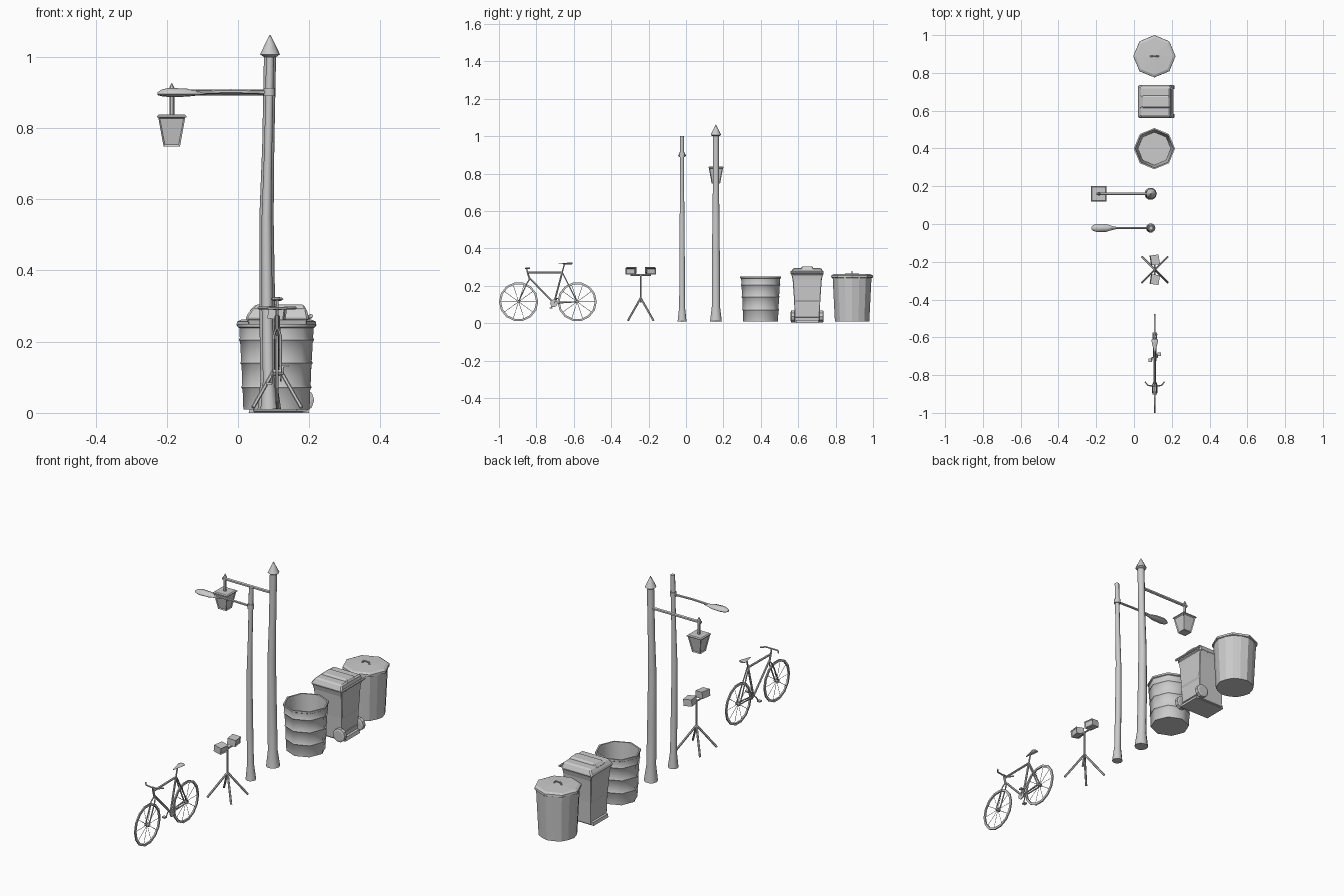
import bpy, bmesh, math
from mathutils import Vector, Matrix

if "Cube" in bpy.data.objects:
    bpy.data.objects.remove(bpy.data.objects["Cube"])

def finish(name, bm, smooth=None):
    bmesh.ops.remove_doubles(bm, verts=bm.verts, dist=1e-6)
    bmesh.ops.recalc_face_normals(bm, faces=bm.faces)
    me = bpy.data.meshes.new(name)
    bm.to_mesh(me)
    bm.free()
    if smooth:
        for p in me.polygons:
            p.use_smooth = True
        me.set_sharp_from_angle(angle=math.radians(smooth))
    ob = bpy.data.objects.new(name, me)
    bpy.context.collection.objects.link(ob)
    return ob

def skin(bm, rings, closed=False):
    n = len(rings[0])
    pairs = list(zip(rings, rings[1:])) + ([(rings[-1], rings[0])] if closed else [])
    for a, b in pairs:
        for i in range(n):
            bm.faces.new((a[i], a[(i + 1) % n], b[(i + 1) % n], b[i]))
    if not closed:
        bm.faces.new(rings[0])
        bm.faces.new(rings[-1])

def sweep(bm, pts, radii, n=6):
    """Tube along points, with a radius for each point."""
    pts = [Vector(p) for p in pts]
    if not isinstance(radii, (list, tuple)):
        radii = [radii] * len(pts)
    rings = []
    for i, p in enumerate(pts):
        t = (pts[min(i + 1, len(pts) - 1)] - pts[max(i - 1, 0)]).normalized()
        u = t.cross(Vector((0, 1, 0)) if abs(t.y) < 0.9 else Vector((1, 0, 0))).normalized()
        v = t.cross(u)
        rings.append([bm.verts.new(p + radii[i] * (u * math.cos(a) + v * math.sin(a)))
                      for a in (2 * math.pi * k / n for k in range(n))])
    skin(bm, rings)

def tubes(name, paths, r, n=6, smooth=50):
    bm = bmesh.new()
    for p in paths:
        sweep(bm, p, r, n)
    return finish(name, bm, smooth)

def lathe(name, profile, c, n=8, smooth=None, axis='Z', closed=False, flute=0):
    """Turned shape: profile of (radius, height); flute pulls every other corner in."""
    bm = bmesh.new()
    rings = []
    for r, h in profile:
        ring = []
        for k in range(n):
            a = 2 * math.pi * k / n
            q = r * (1 - flute * (k % 2))
            x, y = q * math.cos(a), q * math.sin(a)
            ring.append(bm.verts.new({'Z': (x, y, h), 'X': (h, x, y), 'Y': (x, h, y)}[axis]))
        rings.append(ring)
    skin(bm, rings, closed)
    bmesh.ops.translate(bm, verts=bm.verts, vec=c)
    return finish(name, bm, smooth)

def loft(name, sections, bevel=0, inset=None):
    """Box lofted through (x0, x1, y0, y1, z) sections."""
    bm = bmesh.new()
    skin(bm, [[bm.verts.new(p) for p in ((a, c, z), (b, c, z), (b, d, z), (a, d, z))]
              for a, b, c, d, z in sections])
    bmesh.ops.recalc_face_normals(bm, faces=bm.faces)
    if inset:
        faces = [f for f in bm.faces if inset(f)]
        bmesh.ops.inset_individual(bm, faces=faces, thickness=0.006, depth=-0.004)
    ob = finish(name, bm)
    if bevel:
        m = ob.modifiers.new("bevel", 'BEVEL')
        m.width, m.segments, m.limit_method = bevel, 1, 'ANGLE'
    return ob

# ---------------- Bicycle ----------------
X = 0.11
def B(y, z, dx=0):
    return (X + dx, y, z)
front, rear, bb = (-0.895, 0.115), (-0.582, 0.115), (-0.706, 0.107)
seat, head_lo, head_hi = (-0.662, 0.272), (-0.836, 0.235), (-0.848, 0.275)
for label, (y, z) in (("front", front), ("rear", rear)):
    lathe(label + "_tyre", [(0.105, -0.003), (0.105, 0.003), (0.094, 0.004), (0.094, -0.004)],
          B(y, z), 14, None, 'X', True)
    lathe(label + "_hub", [(0.008, -0.012), (0.008, 0.012)], B(y, z), 6, 50, 'X')
    spokes = []
    for k in range(10):
        a = 2 * math.pi * k / 10
        spokes.append([B(y, z), B(y + 0.097 * math.cos(a), z + 0.097 * math.sin(a))])
    tubes(label + "_spokes", spokes, 0.0012, 4)
tubes("bicycle_frame", [[B(*head_lo), B(*head_hi)], [B(-0.846, 0.27), B(*seat)],
                        [B(-0.838, 0.243), B(*bb)], [B(*bb), B(*seat)]], 0.0055)
tubes("seat_post", [[B(*seat), B(-0.65, 0.316)]], 0.004)
stays = []
for s in (-1, 1):
    stays += [[B(*bb, s * 0.005), B(*rear, s * 0.01)], [B(*seat, s * 0.004), B(*rear, s * 0.01)],
              [B(*head_lo, s * 0.004), B(-0.85, 0.215, s * 0.01), B(*front, s * 0.01)]]
tubes("fork_and_stays", stays, 0.0035)
tubes("handlebar", [[B(*head_hi), B(-0.852, 0.293)],
                    [B(-0.835, 0.295, -0.052), B(-0.855, 0.295, -0.035), B(-0.858, 0.293),
                     B(-0.855, 0.295, 0.035), B(-0.835, 0.295, 0.052)]], 0.004)
lathe("chainring", [(0.02, 0.008), (0.02, 0.012)], B(*bb), 10, None, 'X')
tubes("cranks", [[B(bb[0], bb[1], -0.014), B(bb[0], bb[1], 0.014)],
                 [B(bb[0], bb[1], 0.014), B(-0.69, 0.132, 0.016)],
                 [B(bb[0], bb[1], -0.014), B(-0.722, 0.082, -0.016)]], 0.003)
for label, y, z, s in (("right", -0.69, 0.132, 1), ("left", -0.722, 0.082, -1)):
    xs = sorted((X + s * 0.014, X + s * 0.032))
    loft(label + "_pedal", [(*xs, y - 0.009, y + 0.009, z - 0.003), (*xs, y - 0.009, y + 0.009, z + 0.003)])
bm = bmesh.new()
sweep(bm, [B(-0.682, 0.316), B(-0.665, 0.318), B(-0.635, 0.319), B(-0.615, 0.323), B(-0.608, 0.323)],
      [0.004, 0.006, 0.014, 0.018, 0.012], 8)
for v in bm.verts:
    v.co.z = 0.318 + (v.co.z - 0.318) * 0.35
finish("saddle", bm, 50)

# ---------------- Work light on a tripod ----------------
TY = -0.242
tubes("tripod_legs", [[(X, TY, 0.135), (X + sx * 0.068, TY + sy * 0.068, 0.015)]
                      for sx in (-1, 1) for sy in (-1, 1)], 0.0055)
tubes("tripod_pole", [[(X, TY, 0.11), (X, TY, 0.262)]], 0.005)
tubes("light_crossbar", [[(X, TY - 0.055, 0.258), (X, TY + 0.055, 0.258)]], 0.0045)
for label, s in (("left", -1), ("right", 1)):
    ob = loft(label + "_work_light", [(-0.022, 0.022, -0.026, 0.026, -0.017),
                                      (-0.022, 0.022, -0.026, 0.026, 0.017)],
              inset=lambda f: f.normal.x > 0.9)
    ob.location = (X, TY + s * 0.052, 0.28)
    ob.rotation_euler = (0, 0.12, s * 0.15)

# ---------------- Street lights ----------------
def pole(name, y, base, mid, top, h):
    bm = bmesh.new()
    zs = (0.01, 0.09, 0.3, 0.55, 0.75, h)
    xs = (0.088, 0.086, 0.082, 0.08, 0.085, 0.09)
    rs = (base, mid, mid * 0.97, (mid + top) / 2, top, top)
    sweep(bm, [(x, y, z) for x, z in zip(xs, zs)], rs, 10)
    finish(name, bm, 50)

LY = -0.021
pole("modern_pole", LY, 0.025, 0.016, 0.011, 1.0)
tubes("modern_arm", [[(0.09, LY, 0.9), (-0.02, LY, 0.903), (-0.13, LY, 0.9)]], 0.006)
lathe("modern_arm_collar", [(0.016, 0.89), (0.016, 0.913)], (0.088, LY, 0), 8, 50)
bm = bmesh.new()
sweep(bm, [(x, LY, 0.9) for x in (-0.09, -0.12, -0.145, -0.195, -0.215, -0.226)],
      [0.005, 0.012, 0.02, 0.022, 0.016, 0.007], 8)
for v in bm.verts:
    d = v.co.z - 0.9
    v.co.z = 0.895 + (d * 0.8 if d > 0 else d * 0.35)
finish("modern_lamp_head", bm, 50)

GY, GX = 0.16, -0.186
pole("lantern_pole", GY, 0.033, 0.023, 0.017, 1.01)
lathe("pole_finial", [(0.018, 1.0), (0.028, 1.007), (0.014, 1.036), (0.001, 1.062)], (0.09, GY, 0), 8, 50)
tubes("lantern_arm", [[(0.09, GY, 0.9), (GX - 0.012, GY, 0.9)]], 0.008)
tubes("lantern_hanger", [[(GX, GY, 0.83), (GX, GY, 0.91)]], 0.007)
lathe("hanger_finial", [(0.01, 0.907), (0.001, 0.926)], (GX, GY, 0), 6)
def square(w, z):
    return (GX - w, GX + w, GY - w, GY + w, z)
loft("lantern_glass", [square(0.023, 0.748), square(0.038, 0.83)],
     inset=lambda f: abs(f.normal.z) < 0.9)
loft("lantern_cap", [square(0.041, 0.83), square(0.041, 0.834), square(0.036, 0.838)])

# ---------------- Open drum ----------------
prof = [(0.001, 0.01), (0.093, 0.01)]
for r, z in ((0.096, 0.072), (0.099, 0.14), (0.103, 0.205)):
    prof += [(r - 0.001, z - 0.006), (r + 0.003, z), (r, z + 0.006)]
prof += [(0.104, 0.238), (0.109, 0.241), (0.109, 0.25), (0.101, 0.25), (0.087, 0.03), (0.001, 0.03)]
lathe("drum", prof, (0.108, 0.399, 0), 8, 55)

# ---------------- Wheeled bin ----------------
WY = 0.648
loft("bin_body", [(0.042, 0.185, WY - 0.066, WY + 0.066, 0.003),
                  (0.04, 0.188, WY - 0.07, WY + 0.07, 0.12),
                  (0.032, 0.192, WY - 0.078, WY + 0.078, 0.235),
                  (0.026, 0.195, WY - 0.085, WY + 0.085, 0.262)], 0.008,
     inset=lambda f: abs(f.normal.x) > 0.9 and f.calc_center_median().z < 0.09)
loft("bin_base", [(0.03, 0.2, WY - 0.06, WY + 0.06, 0.0), (0.034, 0.195, WY - 0.06, WY + 0.06, 0.016)])
loft("bin_lid", [(0.022, 0.198, WY - 0.088, WY + 0.088, 0.258),
                 (0.022, 0.198, WY - 0.088, WY + 0.088, 0.27),
                 (0.04, 0.192, WY - 0.076, WY + 0.076, 0.295)], 0.006)
loft("lid_ridge", [(0.03, 0.194, WY - 0.038, WY + 0.038, 0.285),
                   (0.05, 0.185, WY - 0.028, WY + 0.028, 0.304)], 0.004)
tubes("bin_handle", [[(0.205, WY - 0.088, 0.272), (0.205, WY + 0.088, 0.272)]]
      + [[(0.19, WY + s * 0.07, 0.265), (0.206, WY + s * 0.07, 0.272)] for s in (-1, 1)], 0.006)
tubes("bin_axle", [[(0.18, WY - 0.075, 0.035), (0.18, WY + 0.075, 0.035)]], 0.006)
for label, s in (("left", -1), ("right", 1)):
    lathe(label + "_bin_wheel", [(0.026, -0.012), (0.034, -0.009), (0.034, 0.009), (0.026, 0.012)],
          (0.18, WY + s * 0.076, 0.036), 10, None, 'Y')

# ---------------- Lidded dustbin ----------------
C = (0.108, 0.888, 0)
lathe("dustbin_body", [(0.001, 0.01), (0.092, 0.01), (0.104, 0.248), (0.001, 0.248)], C, 16, flute=0.03)
lathe("dustbin_lid", [(0.108, 0.243), (0.112, 0.245), (0.111, 0.256), (0.098, 0.262), (0.001, 0.266)], C, 8)
tubes("lid_handle", [[(C[0] - 0.021, C[1], 0.264), (C[0] - 0.014, C[1], 0.276),
                      (C[0] + 0.014, C[1], 0.276), (C[0] + 0.021, C[1], 0.264)]], 0.004)
